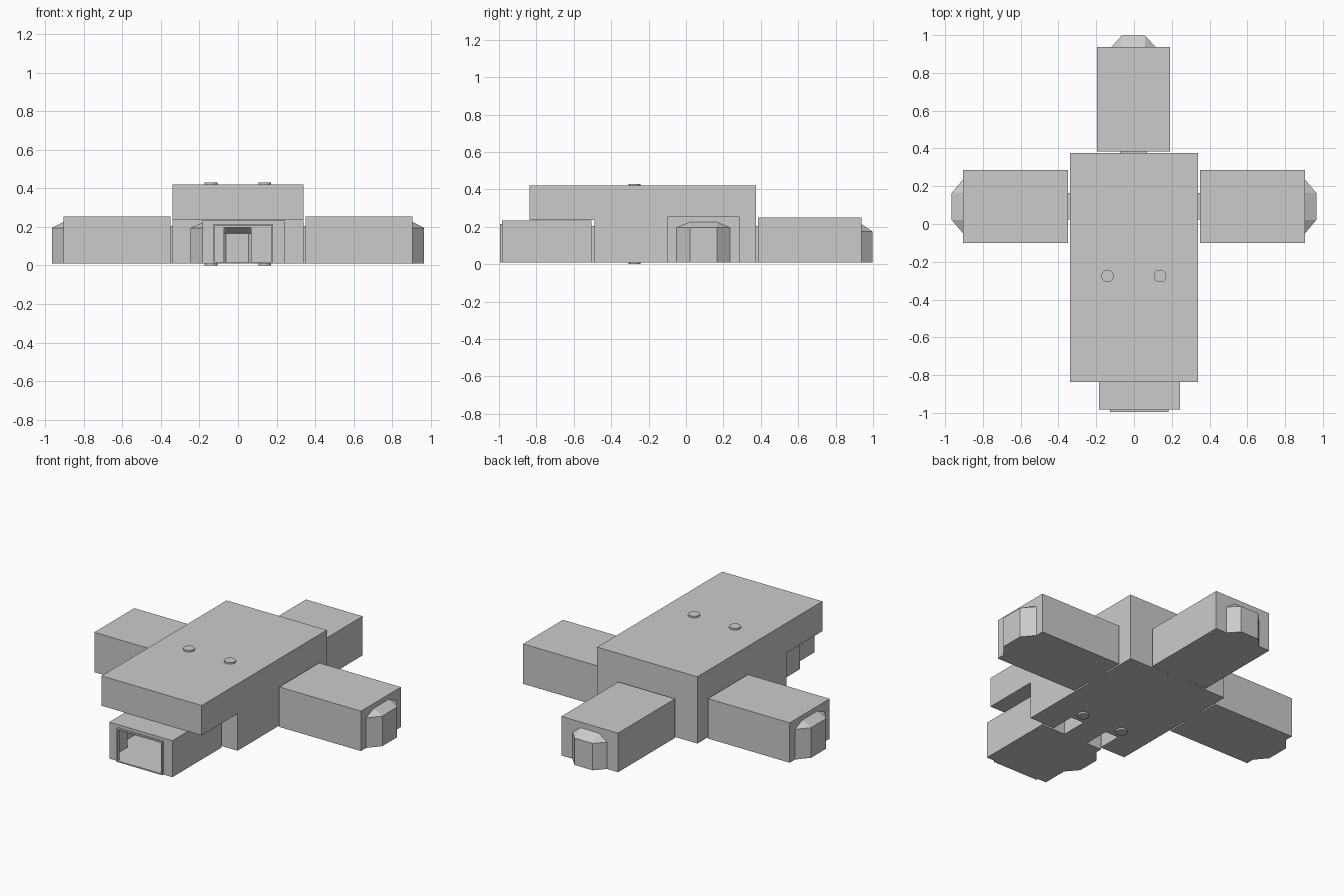
import bpy, bmesh

if "Cube" in bpy.data.objects:
    bpy.data.objects.remove(bpy.data.objects["Cube"])

WALL = 0.008


def from_bmesh(name, bm):
    bmesh.ops.recalc_face_normals(bm, faces=bm.faces)
    mesh = bpy.data.meshes.new(name)
    bm.to_mesh(mesh)
    bm.free()
    obj = bpy.data.objects.new(name, mesh)
    bpy.context.collection.objects.link(obj)
    return obj


def hull(name, points):
    bm = bmesh.new()
    for p in points:
        bm.verts.new(p)
    bmesh.ops.convex_hull(bm, input=bm.verts)
    bmesh.ops.dissolve_limit(bm, angle_limit=0.01, verts=bm.verts, edges=bm.edges)
    return from_bmesh(name, bm)


def box(name, x, y, z):
    return hull(name, [(a, b, c) for a in x for b in y for c in z])


def boolean(obj, other, operation):
    mod = obj.modifiers.new(operation, 'BOOLEAN')
    mod.object, mod.operation, mod.solver = other, operation, 'EXACT'
    bpy.context.view_layer.objects.active = obj
    bpy.ops.object.modifier_apply(modifier=mod.name)
    bpy.data.objects.remove(other, do_unlink=True)


# Faceted plug: wide at its base, narrower and lower at its tip
def plug(name, origin, direction, base, tip, z_tip, z_base, inset=0.0):
    dx, dy = direction
    low, length = 0.01 + inset, 0.06 - inset
    points = []
    for side in (-1, 1):
        b, t = side * (base - inset), side * (tip - inset / 2)
        for d in (-0.02, 0):
            points += [(d, b, low), (d, b, z_tip - inset), (d, t, z_base - inset)]
        points += [(length, t, low), (length, t, z_tip - inset)]
    return hull(name, [(origin[0] + d * dx - s * dy, origin[1] + d * dy + s * dx, z)
                       for d, s, z in points])


# Hollow module: thin-walled box with one plug
def module(name, x, y, top, *plug_args):
    shell = box(name, x, y, (0.01, top))
    boolean(shell, plug("plug", *plug_args), 'UNION')
    cavity = box("cavity", (x[0] + WALL, x[1] - WALL), (y[0] + WALL, y[1] - WALL),
                 (0.01 + WALL, top - WALL))
    boolean(cavity, plug("plug_cavity", *plug_args, WALL), 'UNION')
    boolean(shell, cavity, 'DIFFERENCE')
    return shell


# Side arms and back arm
right_arm = module("right_arm", (0.35, 0.905), (-0.1, 0.287), 0.255,
                   (0.905, 0.093), (1, 0), 0.143, 0.072, 0.195, 0.225)
left_arm = module("left_arm", (-0.905, -0.35), (-0.1, 0.287), 0.255,
                  (-0.905, 0.093), (-1, 0), 0.143, 0.072, 0.195, 0.225)
back_arm = module("back_arm", (-0.195, 0.19), (0.385, 0.937), 0.25,
                  (-0.003, 0.937), (0, 1), 0.117, 0.062, 0.175, 0.215)

# Front socket with a raised rim and a plug to the left
front_socket = module("front_socket", (-0.185, 0.243), (-0.983, -0.505), 0.234,
                      (-0.185, -0.685), (-1, 0), 0.14, 0.07, 0.195, 0.222)
boolean(front_socket, box("rim", (-0.128, 0.182), (-0.995, -0.976), (0.01, 0.215)), 'UNION')
boolean(front_socket, box("mouth", (-0.12, 0.174), (-1.1, -0.94), (0.018, 0.207)), 'DIFFERENCE')

# Body with an overhanging front slab and slots under the front edge
body = hull("body", [(x, y, z) for x in (-0.34, 0.34) for y in (-0.49, 0.375) for z in (0.01, 0.42)])
boolean(body, box("slab", (-0.34, 0.34), (-0.837, -0.3), (0.237, 0.42)), 'UNION')
for s in (-1, 1):
    boolean(body, box("slot", sorted((s * 0.08, s * 0.17)), (-0.6, -0.34), (-0.1, 0.2)), 'DIFFERENCE')

# Necks joining the modules to the body
neck_z = (0.01, 0.205)
boolean(body, box("back_neck", (-0.075, 0.07), (0.36, 0.386), neck_z), 'UNION')
boolean(body, box("front_neck", (-0.08, 0.08), (-0.506, -0.47), neck_z), 'UNION')
for s in (-1, 1):
    boolean(body, box("side_neck", sorted((s * 0.32, s * 0.351)), (0.025, 0.165), neck_z), 'UNION')

# Tunnel running through the body from front to back
for part in (body, front_socket, back_arm):
    y = {body: (-0.6, 0.5), front_socket: (-0.6, -0.4), back_arm: (0.3, 0.5)}[part]
    boolean(part, box("tunnel", (-0.073, 0.068), y, (0.018, 0.198)), 'DIFFERENCE')

# Round studs above and feet below
for label, z in (("stud", 0.424), ("foot", 0.006)):
    for side, x in (("left", -0.14), ("right", 0.138)):
        bpy.ops.mesh.primitive_cylinder_add(vertices=24, radius=0.033, depth=0.012,
                                            location=(x, -0.275, z))
        bpy.context.object.name = f"{side}_{label}"
        bpy.ops.object.shade_smooth_by_angle()
